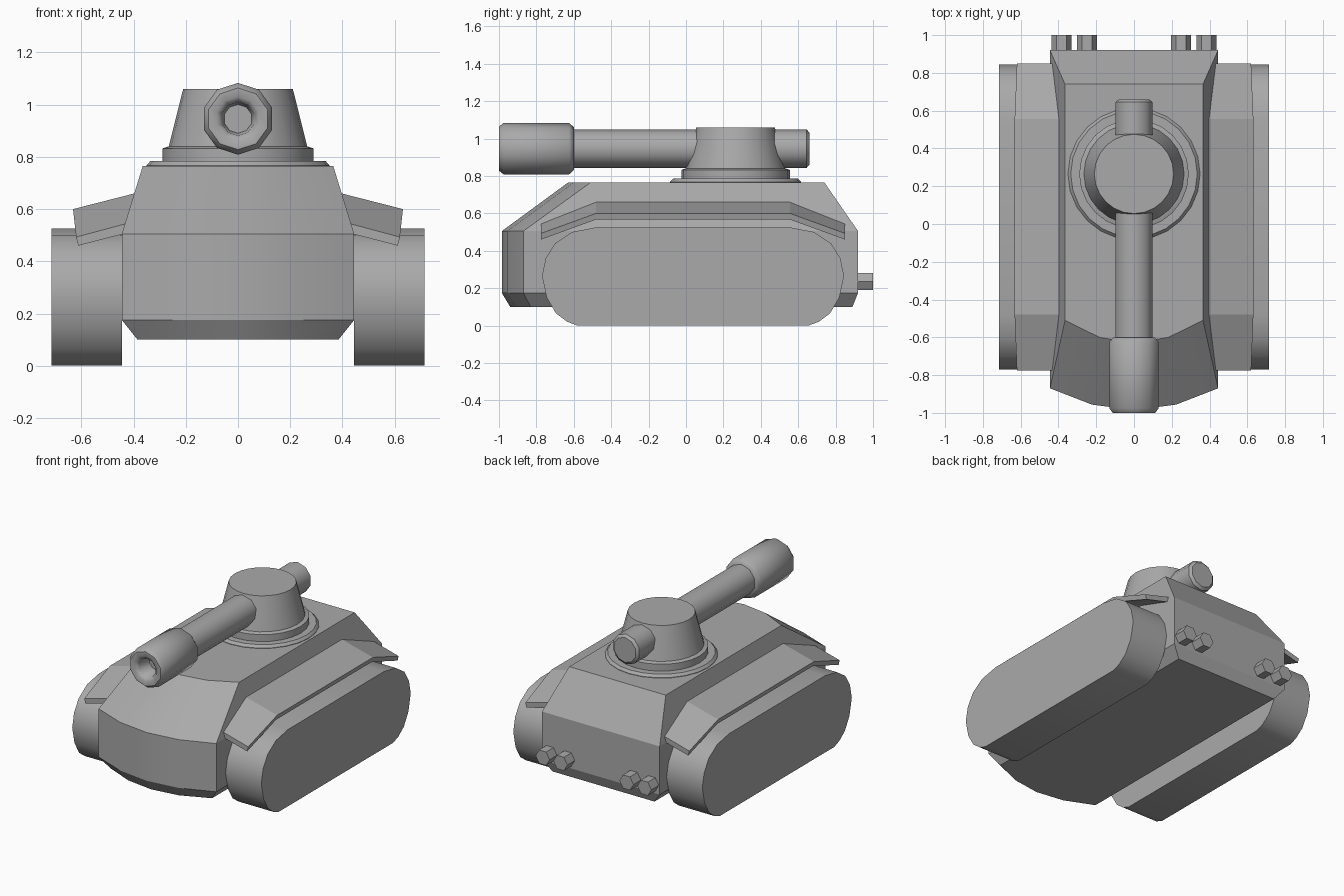
import bpy, bmesh, math
from mathutils import Matrix, Vector

cube = bpy.data.objects.get("Cube")
if cube:
    bpy.data.objects.remove(cube, do_unlink=True)

grey = bpy.data.materials.new("plain grey")
grey.use_nodes = True
grey.diffuse_color = (0.4, 0.4, 0.4, 1)
grey.node_tree.nodes["Principled BSDF"].inputs["Base Color"].default_value = (0.4, 0.4, 0.4, 1)


def finish(name, bm, angle):
    """Turn a bmesh into a shaded object; angle 0 keeps it flat."""
    bmesh.ops.recalc_face_normals(bm, faces=bm.faces[:])
    mesh = bpy.data.meshes.new(name)
    bm.to_mesh(mesh)
    bm.free()
    mesh.materials.append(grey)
    ob = bpy.data.objects.new(name, mesh)
    bpy.context.collection.objects.link(ob)
    if angle:
        bpy.ops.object.select_all(action='DESELECT')
        ob.select_set(True)
        bpy.context.view_layer.objects.active = ob
        bpy.ops.object.shade_smooth_by_angle(angle=math.radians(angle))
    return ob


def loft(name, rings, angle=0):
    """Skin a list of equal-length closed rings and cap both ends."""
    bm = bmesh.new()
    vs = [[bm.verts.new(p) for p in ring] for ring in rings]
    n = len(vs[0])
    for a, b in zip(vs, vs[1:]):
        for i in range(n):
            j = (i + 1) % n
            bm.faces.new((a[i], a[j], b[j], b[i]))
    bm.faces.new(vs[0])
    bm.faces.new(vs[-1])
    return finish(name, bm, angle)


def lathe(name, profile, sides, matrix, angle=40, phase=0.0):
    """Revolve (radius, height) points about the local z axis."""
    turns = [phase + 2 * math.pi * i / sides for i in range(sides)]
    return loft(name, [[matrix @ Vector((r * math.cos(t), r * math.sin(t), h))
                        for t in turns] for r, h in profile], angle)


# Hull: one ring per level, with a bowed nose
# level: z, half width, back y, nose corner y, nose centre y
levels = [(0.10, 0.385, 0.89, -0.83, -0.94),
          (0.175, 0.445, 0.92, -0.87, -0.985),
          (0.505, 0.445, 0.92, -0.87, -0.985),
          (0.765, 0.365, 0.74, -0.51, -0.63)]
hull = []
for z, w, back, corner, centre in levels:
    nose = [(w * t, centre + (corner - centre) * t * t, z) for t in (-1, -0.5, 0, 0.5, 1)]
    hull.append(nose + [(w, back, z), (-w, back, z)])
loft("hull", hull, 16)

# Tracks: rounded slabs, front half mirrored to the back
mid = 0.0375
half = [(-0.58, 0.0), (-0.635, 0.02), (-0.695, 0.065), (-0.745, 0.15), (-0.77, 0.265),
        (-0.75, 0.36), (-0.70, 0.44), (-0.61, 0.50), (-0.48, 0.525)]
outline = half + [(2 * mid - y, z) for y, z in reversed(half)]
for side, s in (("left", 1), ("right", -1)):
    loft(side + "_track", [[(s * x, y, z) for y, z in outline] for x in (0.445, 0.715)], 40)

# Fenders: thin sloped plates bent down at both ends
stations = [(-0.775, 0.107, 0.62), (-0.48, 0.0, 0.632), (0.555, 0.0, 0.632), (0.85, 0.107, 0.62)]
for side, s in (("left", 1), ("right", -1)):
    rings = []
    for y, drop, outer in stations:
        section = [(0.37, 0.667), (outer, 0.60), (outer - 0.008, 0.567), (0.37, 0.63)]
        rings.append([(s * x, y, z - drop) for x, z in section])
    loft(side + "_fender", rings)

# Turret
centre = Matrix.Translation((0, 0.265, 0))
lathe("turret_ring", [(0.35, 0.755), (0.35, 0.768), (0.335, 0.785)], 24, centre)
lathe("turret_collar", [(0.29, 0.775), (0.29, 0.832), (0.268, 0.84)], 24, centre)
lathe("turret", [(0.268, 0.83), (0.21, 1.06)], 24, centre)

# Gun: local z runs forward along -y
forward = Matrix.Translation((0, 0, 0.946)) @ Matrix.Rotation(math.pi / 2, 4, 'X')
up = math.pi / 2
lathe("barrel", [(0.085, -0.66), (0.103, -0.645), (0.103, 0.63)], 10, forward, 40, up)
lathe("muzzle", [(0.115, 0.60), (0.1375, 0.625), (0.1375, 0.975), (0.118, 1.0),
                 (0.085, 1.0), (0.064, 0.98), (0.055, 0.88)], 10, forward, 50, up)

# Exhaust pipes
for side, s in (("left", 1), ("right", -1)):
    for place, x in (("inner", 0.25), ("outer", 0.385)):
        at = Matrix.Translation((s * x, 0, 0.236)) @ Matrix.Rotation(-math.pi / 2, 4, 'X')
        lathe(f"{side}_{place}_exhaust", [(0.053, 0.88), (0.053, 1.0)], 6, at, 0)
